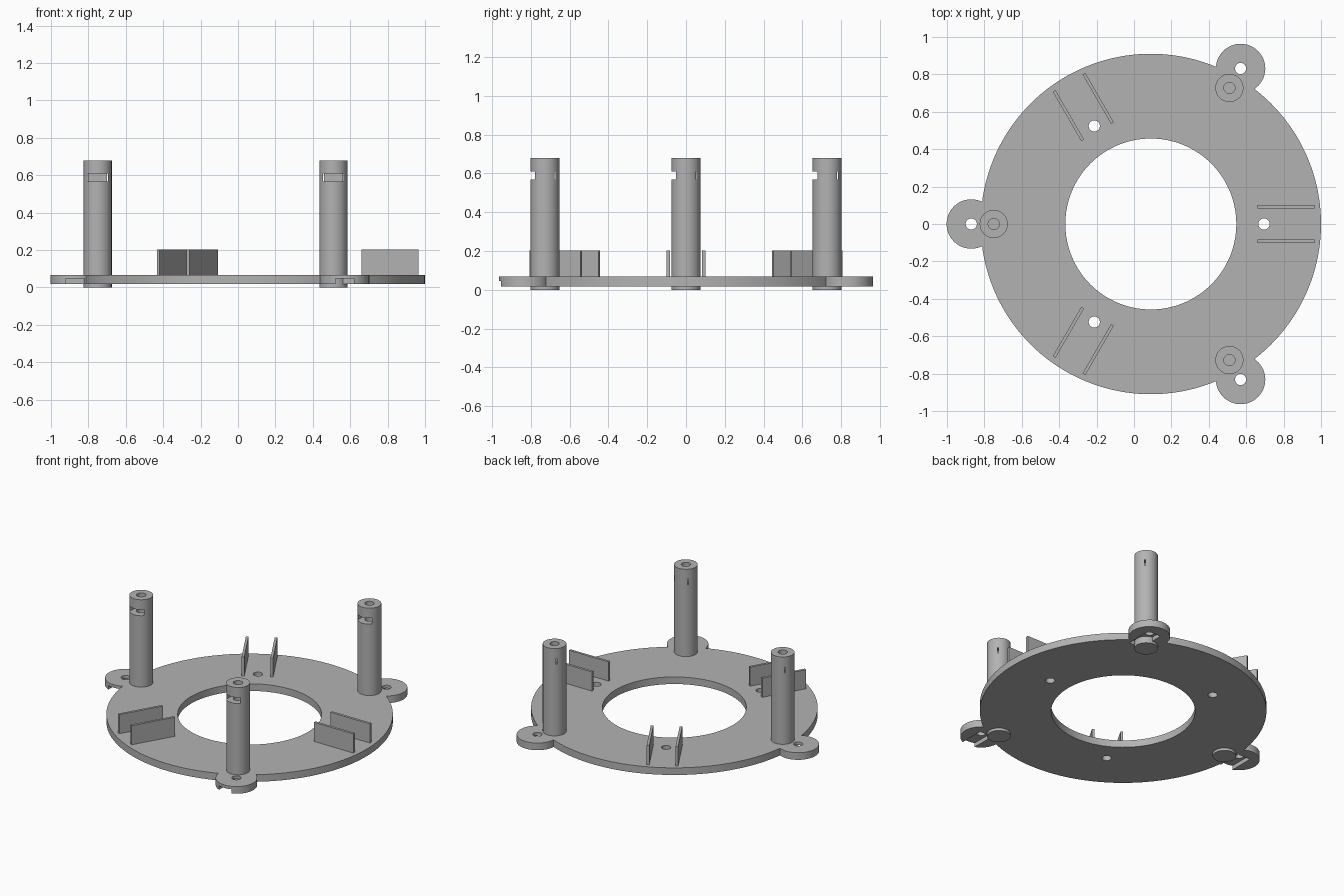
import bpy
import math
from math import cos, sin, radians
from mathutils import Vector

cube = bpy.data.objects.get("Cube")
if cube:
    bpy.data.objects.remove(cube, do_unlink=True)

CENTRE = Vector((0.09, 0, 0))
PLATE_BOTTOM, PLATE_TOP, POST_TOP = 0.018, 0.068, 0.68
POST_ANGLES = (60, 180, 300)
WALL_ANGLES = (0, 120, 240)

grey = bpy.data.materials.new("plain grey")
grey.use_nodes = True
GREY = (0.45, 0.45, 0.45, 1)
grey.diffuse_color = GREY
grey.node_tree.nodes["Principled BSDF"].inputs["Base Color"].default_value = GREY


def polar(radius, angle):
    a = radians(angle)
    return CENTRE + Vector((radius * cos(a), radius * sin(a), 0))


def finish(obj, name):
    obj.name = name
    obj.data.materials.append(grey)
    return obj


def cylinder(name, at, radius, z0, z1, sides=48):
    bpy.ops.mesh.primitive_cylinder_add(vertices=sides, radius=radius, depth=z1 - z0,
                                        location=(at.x, at.y, (z0 + z1) / 2))
    return finish(bpy.context.object, name)


def box(name, at, size, z0, z1, angle=0):
    bpy.ops.mesh.primitive_cube_add(size=1, location=(at.x, at.y, (z0 + z1) / 2),
                                    rotation=(0, 0, radians(angle)))
    obj = bpy.context.object
    obj.scale = (size[0], size[1], z1 - z0)
    bpy.ops.object.transform_apply(location=False, rotation=False, scale=True)
    return finish(obj, name)


def combine(target, tool, operation):
    mod = target.modifiers.new(operation.lower(), 'BOOLEAN')
    mod.object, mod.operation, mod.solver = tool, operation, 'EXACT'
    bpy.context.view_layer.objects.active = target
    bpy.ops.object.modifier_apply(modifier=mod.name)
    bpy.data.objects.remove(tool, do_unlink=True)


def smooth(obj):
    bpy.ops.object.select_all(action='DESELECT')
    obj.select_set(True)
    bpy.context.view_layer.objects.active = obj
    bpy.ops.object.shade_smooth_by_angle(angle=radians(30))


# Ring plate with three mounting lugs
plate = cylinder("ring_plate", CENTRE, 0.91, PLATE_BOTTOM, PLATE_TOP, 160)
for angle in POST_ANGLES:
    combine(plate, cylinder("lug", polar(0.96, angle), 0.132, PLATE_BOTTOM, PLATE_TOP), 'UNION')

# Central opening, screw holes and nut slots under the lugs
combine(plate, cylinder("opening", CENTRE, 0.457, -1, 1, 128), 'DIFFERENCE')
for angle in WALL_ANGLES:
    combine(plate, cylinder("hole", polar(0.605, angle), 0.03, -1, 1, 32), 'DIFFERENCE')
for angle in POST_ANGLES:
    lug = polar(0.96, angle)
    combine(plate, cylinder("hole", lug, 0.03, -1, 1, 32), 'DIFFERENCE')
    combine(plate, box("slot", lug + Vector((0, -0.045, 0)), (0.098, 0.19), -0.1, 0.047), 'DIFFERENCE')
smooth(plate)

# Posts with a top bore and a nut trap open to the front
for i, angle in enumerate(POST_ANGLES, 1):
    at = polar(0.84, angle)
    post = cylinder(f"post_{i}", at, 0.075, 0, POST_TOP, 64)
    combine(post, cylinder("bore", at, 0.03, 0.45, 1, 32), 'DIFFERENCE')
    combine(post, box("trap", at + Vector((0, -0.0725, 0)), (0.11, 0.255), 0.568, 0.61), 'DIFFERENCE')
    smooth(post)

# Pairs of upright guide walls
for i, angle in enumerate(WALL_ANGLES, 1):
    a = radians(angle)
    across = Vector((-sin(a), cos(a), 0))
    for side, name in ((1, "a"), (-1, "b")):
        box(f"guide_wall_{i}{name}", polar(0.722, angle) + across * 0.092 * side,
            (0.305, 0.017), PLATE_TOP - 0.01, 0.202, angle)
